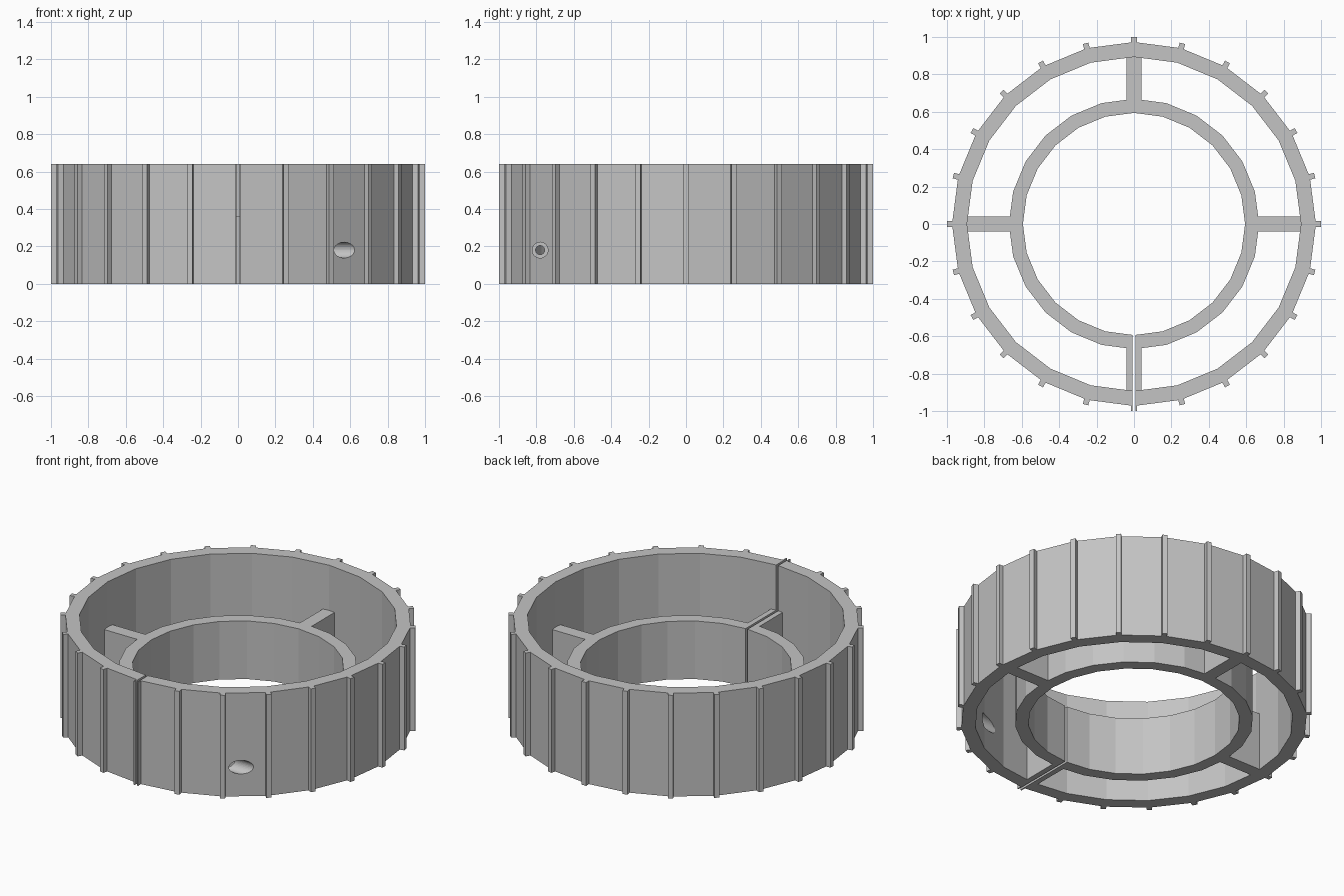
import bpy, bmesh, math
from mathutils import Vector, Matrix

cube = bpy.data.objects.get("Cube")
if cube:
    bpy.data.objects.remove(cube, do_unlink=True)

SIDES = 24                                  # facets per ring
TALL, LOW = 0.64, 0.36                      # outer and inner heights
OUTER, OUTER_IN = 0.973, 0.893              # outer wall radii
INNER, INNER_IN = 0.669, 0.594              # inner wall radii
RIB_TIP, RIB = 1.0, 0.015                   # rib reach and half width
ARM, GAP = 0.04, 0.007                      # spoke and slit half widths
SLOPE = math.tan(math.pi / SIDES)           # facet fall-off beside a corner
HOLE_Y, HOLE_Z = -0.78, 0.18

grey = bpy.data.materials.new("plain_grey")
grey.use_nodes = True
COLOUR = (0.55, 0.55, 0.55, 1)
grey.diffuse_color = COLOUR
grey.node_tree.nodes["Principled BSDF"].inputs["Base Color"].default_value = COLOUR


def finish(name, bm):
    bmesh.ops.recalc_face_normals(bm, faces=bm.faces)
    mesh = bpy.data.meshes.new(name)
    bm.to_mesh(mesh)
    bm.free()
    mesh.materials.append(grey)
    obj = bpy.data.objects.new(name, mesh)
    bpy.context.collection.objects.link(obj)
    return obj


def extrude(name, outline, height):
    bm = bmesh.new()
    face = bm.faces.new([bm.verts.new((p.x, p.y, 0)) for p in outline])
    side = bmesh.ops.extrude_face_region(bm, geom=[face], use_keep_orig=True)
    top = [v for v in side["geom"] if isinstance(v, bmesh.types.BMVert)]
    bmesh.ops.translate(bm, verts=top, vec=(0, 0, height))
    return finish(name, bm)


def at(corner, radius, offset):
    """Point at a ring corner, counted from the front, shifted sideways."""
    a = math.tau * corner / SIDES - math.pi / 2
    u, v = Vector((math.cos(a), math.sin(a))), Vector((-math.sin(a), math.cos(a)))
    return u * radius + v * offset


def split_arc(radius, ribbed=False):
    """Faceted arc from one side of the front slit round to the other."""
    points = []
    for i in range(SIDES + 1):
        if ribbed:
            base = radius - RIB * SLOPE
            start = [at(i, base, -RIB), at(i, RIB_TIP, -RIB)]
            end = [at(i, RIB_TIP, RIB), at(i, base, RIB)]
            if i == 0:
                points += [at(i, RIB_TIP, GAP)] + end
            elif i == SIDES:
                points += start + [at(i, RIB_TIP, -GAP)]
            else:
                points += start + end
        else:
            edge = GAP if i == 0 else -GAP if i == SIDES else 0
            points.append(at(i, radius - abs(edge) * SLOPE, edge))
    return points


def spoke(name, corner, offsets):
    near = [at(corner, INNER - abs(x) * SLOPE, x) for x in offsets]
    far = [at(corner, OUTER_IN - abs(x) * SLOPE, x) for x in offsets]
    return extrude(name, near + far[::-1], LOW)


def drill(objects, radius, x0, x1):
    """Bore a hole along x through the given parts."""
    bm = bmesh.new()
    bmesh.ops.create_cone(bm, cap_ends=True, segments=32, radius1=radius,
                          radius2=radius, depth=x1 - x0,
                          matrix=Matrix.Translation(((x0 + x1) / 2, HOLE_Y, HOLE_Z))
                          @ Matrix.Rotation(math.pi / 2, 4, "Y"))
    cutter = finish("hole_cutter", bm)
    cutter.hide_render = True
    for obj in objects:
        mod = obj.modifiers.new("hole", "BOOLEAN")
        mod.operation, mod.solver, mod.object = "DIFFERENCE", "EXACT", cutter
        bpy.context.view_layer.objects.active = obj
        bpy.ops.object.modifier_apply(modifier=mod.name)
    bpy.data.objects.remove(cutter, do_unlink=True)


# Ribbed outer wall and lower inner wall, both split at the front
outer = extrude("outer_ring", split_arc(OUTER, True) + split_arc(OUTER_IN)[::-1], TALL)
extrude("inner_ring", split_arc(INNER) + split_arc(INNER_IN)[::-1], LOW)

# Spokes joining the walls
for name, corner in (("left_spoke", 6), ("back_spoke", 12), ("right_spoke", 18)):
    spoke(name, corner, (-ARM, 0, ARM))

# Front spoke split into two clamp halves
clamps = [spoke("left_clamp_half", 0, (GAP, ARM)),
          spoke("right_clamp_half", 0, (-ARM, -GAP))]

# Wide access hole in the wall, narrow screw hole through the clamp
drill([outer], 0.042, 0.3, 0.9)
drill(clamps, 0.024, -0.2, 0.2)
